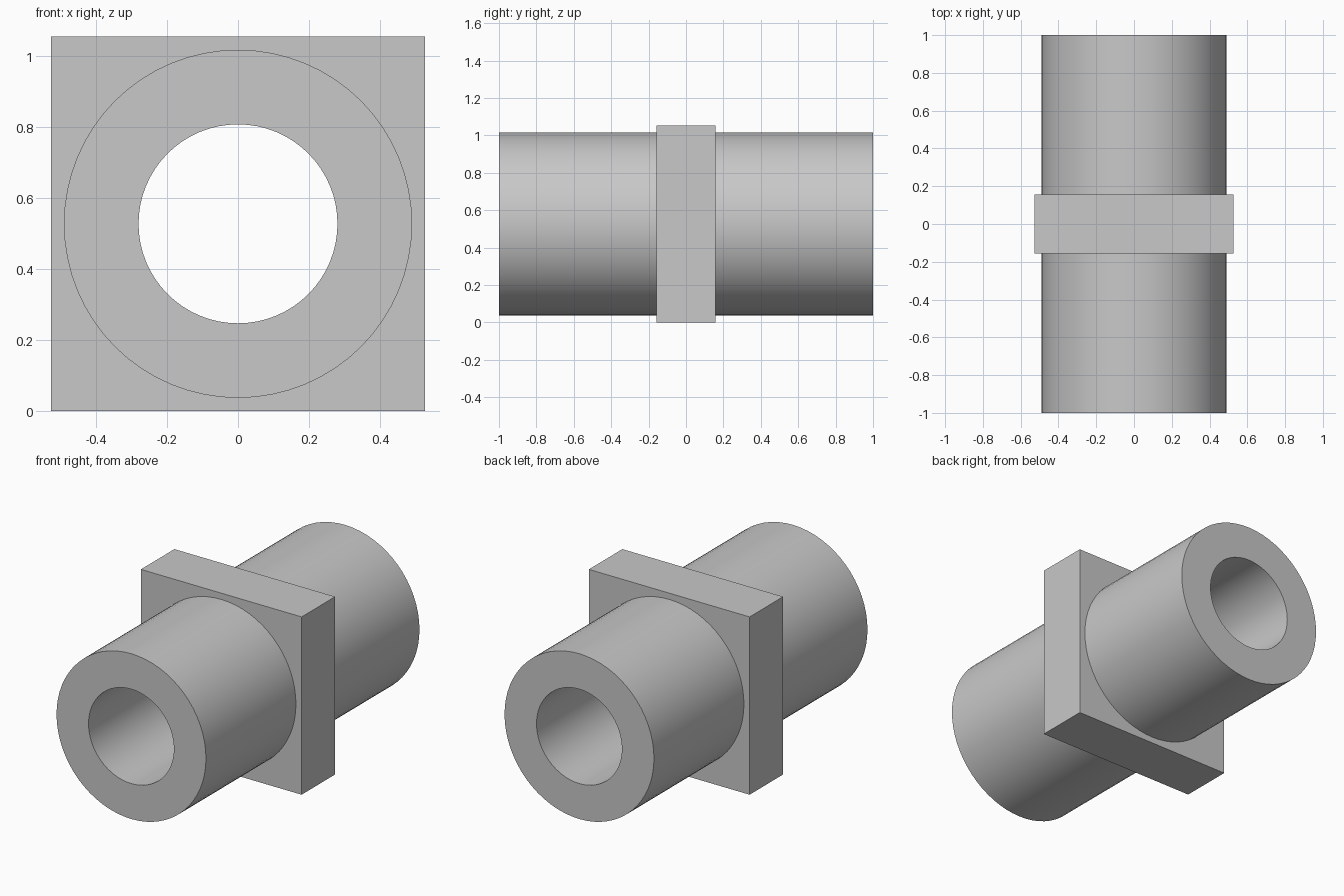
import bpy, bmesh, math

cube = bpy.data.objects.get("Cube")
if cube:
    bpy.data.objects.remove(cube, do_unlink=True)

SEGMENTS = 64
HALF = 0.527       # half width of the square collar, also the axis height
OUTER, BORE = 0.49, 0.28
COLLAR_Y, END_Y = 0.157, 1.0

# Single grey finish
grey = bpy.data.materials.new("plain_grey")
grey.use_nodes = True
colour = (0.58, 0.58, 0.58, 1)
grey.diffuse_color = colour
grey.node_tree.nodes["Principled BSDF"].inputs["Base Color"].default_value = colour


def ring(bm, size, y, square=False):
    """Loop of vertices around the y axis, round or square."""
    verts = []
    for i in range(SEGMENTS):
        a = 2 * math.pi * i / SEGMENTS
        c, s = math.cos(a), math.sin(a)
        r = size / max(abs(c), abs(s)) if square else size
        verts.append(bm.verts.new((r * c, y, r * s)))
    return verts


# Hollow sleeve with a square collar, lofted as one closed solid
bm = bmesh.new()
rings = [
    ring(bm, BORE, -END_Y),
    ring(bm, OUTER, -END_Y),
    ring(bm, OUTER, -COLLAR_Y),
    ring(bm, HALF, -COLLAR_Y, square=True),
    ring(bm, HALF, COLLAR_Y, square=True),
    ring(bm, OUTER, COLLAR_Y),
    ring(bm, OUTER, END_Y),
    ring(bm, BORE, END_Y),
]
for a, b in zip(rings, rings[1:] + rings[:1]):
    for i in range(SEGMENTS):
        j = (i + 1) % SEGMENTS
        bm.faces.new((a[i], a[j], b[j], b[i]))
bmesh.ops.recalc_face_normals(bm, faces=bm.faces)

mesh = bpy.data.meshes.new("collared_sleeve")
bm.to_mesh(mesh)
bm.free()
mesh.materials.append(grey)
sleeve = bpy.data.objects.new("collared_sleeve", mesh)
sleeve.location.z = HALF
bpy.context.collection.objects.link(sleeve)

# Smooth round walls, crisp rims and collar edges
for obj in bpy.context.selected_objects:
    obj.select_set(False)
sleeve.select_set(True)
bpy.context.view_layer.objects.active = sleeve
bpy.ops.object.shade_smooth_by_angle(angle=math.radians(30))
